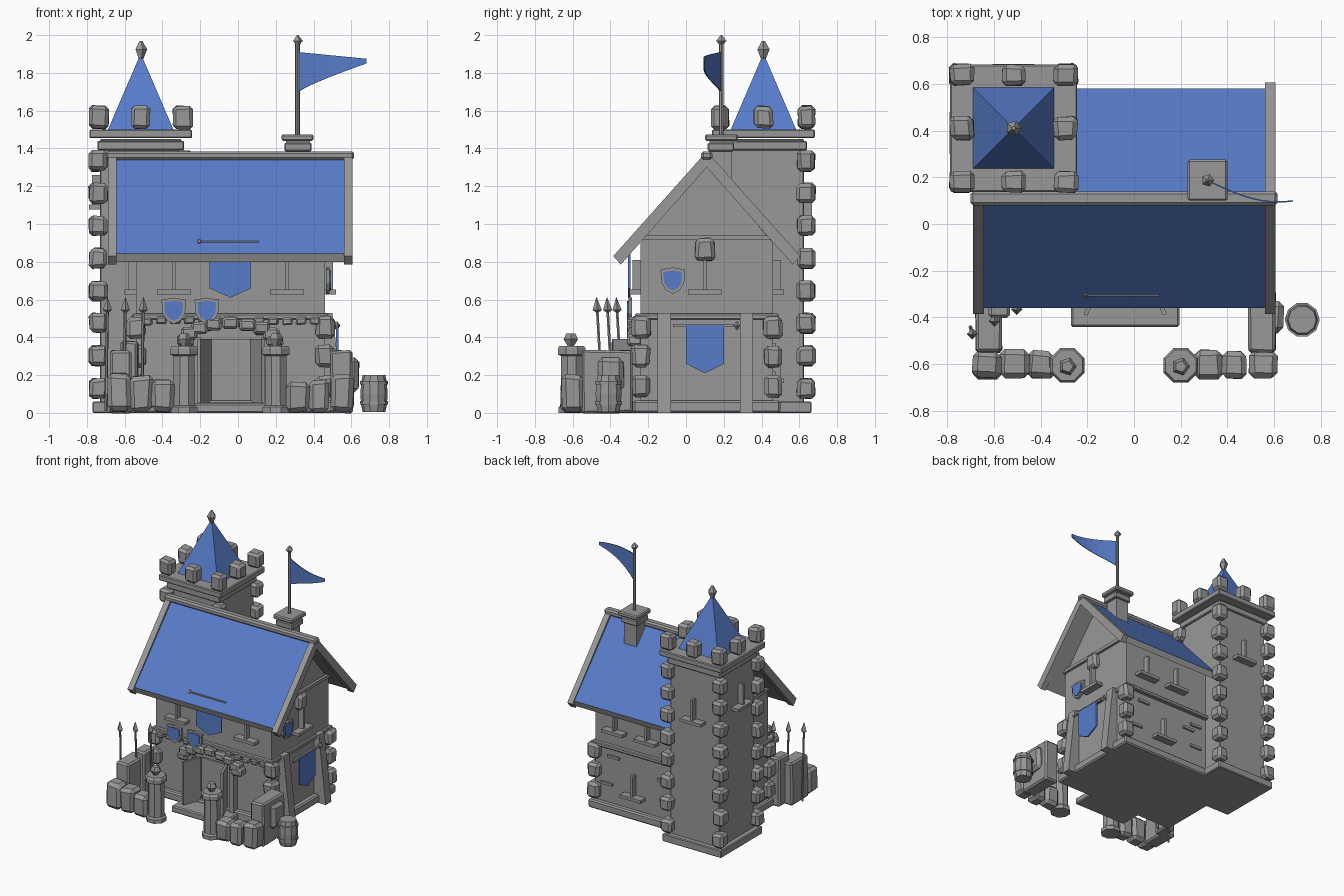
import bpy, bmesh, math, random
from mathutils import Vector, Matrix

if "Cube" in bpy.data.objects:
    bpy.data.objects.remove(bpy.data.objects["Cube"])

random.seed(4)

def material(name, rgb):
    m = bpy.data.materials.new(name)
    m.diffuse_color = (*rgb, 1)
    m.use_nodes = True
    m.node_tree.nodes["Principled BSDF"].inputs["Base Color"].default_value = m.diffuse_color
    return m

GREY = material("stone grey", (0.31, 0.315, 0.31))
BLUE = material("cloth blue", (0.095, 0.2, 0.58))

def finish(name, bm, mat):
    bmesh.ops.recalc_face_normals(bm, faces=bm.faces)
    me = bpy.data.meshes.new(name)
    bm.to_mesh(me)
    bm.free()
    me.materials.append(mat)
    ob = bpy.data.objects.new(name, me)
    bpy.context.collection.objects.link(ob)
    return ob

def box(name, x0, x1, y0, y1, z0, z1, mat=GREY, bevel=0.0, jitter=0.0, turn=0.0):
    bm = bmesh.new()
    bmesh.ops.create_cube(bm, size=1)
    for v in bm.verts:
        v.co = Vector((v.co.x * (x1 - x0), v.co.y * (y1 - y0), v.co.z * (z1 - z0)))
        v.co += Vector([random.uniform(-jitter, jitter) for _ in range(3)])
    if bevel:
        bmesh.ops.bevel(bm, geom=bm.edges[:], offset=bevel, segments=1, affect='EDGES')
    bmesh.ops.transform(bm, matrix=Matrix.Translation(((x0 + x1) / 2, (y0 + y1) / 2, (z0 + z1) / 2))
                        @ Matrix.Rotation(turn, 4, 'Z'), verts=bm.verts)
    return finish(name, bm, mat)

def stone(name, x, y, z, sx, sy, sz):
    return box(name, x - sx / 2, x + sx / 2, y - sy / 2, y + sy / 2, z - sz / 2, z + sz / 2,
               bevel=min(sx, sy, sz) * 0.2, jitter=min(sx, sy, sz) * 0.07)

def prism(name, pts, axis, a, b, mat=GREY):
    """Extrude a profile: (y,z) points along x, or (x,z) points along y."""
    bm = bmesh.new()
    put = (lambda p, t: (t, p[0], p[1])) if axis == 'x' else (lambda p, t: (p[0], t, p[1]))
    lo, hi = [[bm.verts.new(put(p, t)) for p in pts] for t in (a, b)]
    bm.faces.new(lo)
    bm.faces.new(hi)
    for i in range(len(pts)):
        j = (i + 1) % len(pts)
        bm.faces.new((lo[i], lo[j], hi[j], hi[i]))
    return finish(name, bm, mat)

def lathe(name, x, y, prof, n=8, lean=(0, 0), mat=GREY, phase=0.0):
    """Stack rings of (radius, z), optionally leaning with height."""
    bm = bmesh.new()
    rings = []
    for r, z in prof:
        cx, cy = x + lean[0] * z, y + lean[1] * z
        rings.append([bm.verts.new((cx + r * math.cos(phase + 2 * math.pi * i / n),
                                    cy + r * math.sin(phase + 2 * math.pi * i / n), z)) for i in range(n)])
    for lo, hi in zip(rings, rings[1:]):
        for i in range(n):
            j = (i + 1) % n
            bm.faces.new((lo[i], lo[j], hi[j], hi[i]))
    bm.faces.new(rings[0])
    bm.faces.new(rings[-1])
    return finish(name, bm, mat)

def pt(side, face, u, d):
    """Position on a wall: u along it, d outwards from it."""
    return {'f': (u, face - d), 'b': (u, face + d), 'r': (face + d, u), 'l': (face - d, u)}[side]

def wall_box(name, side, face, u0, u1, d0, d1, z0, z1, mat=GREY):
    (xa, ya), (xb, yb) = pt(side, face, u0, d0), pt(side, face, u1, d1)
    return box(name, min(xa, xb), max(xa, xb), min(ya, yb), max(ya, yb), z0, z1, mat)

def arrow_slit(side, face, u, z):
    wall_box("slit", side, face, u - 0.009, u + 0.009, -0.01, 0.042, z + 0.01, z + 0.17)
    wall_box("slit_sill", side, face, u - 0.09, u + 0.09, -0.01, 0.06, z - 0.012, z + 0.012)

def wall_prism(name, side, face, pts, d0, d1, mat):
    s = 1 if side in 'rb' else -1
    return prism(name, pts, 'x' if side in 'rl' else 'y', face + s * d0, face + s * d1, mat)

def shield(side, face, u, z, w=0.065, h=0.14, d=0.0):
    def outline(k):
        return [(u + a * w * k, z + b * h * k) for a, b in
                ((-1, .42), (0, .5), (1, .42), (.92, -.1), (.55, -.36), (0, -.5), (-.55, -.36), (-.92, -.1))]
    wall_prism("shield_rim", side, face, outline(1), d, d + 0.02, GREY)
    wall_prism("shield_face", side, face, outline(0.76), d + 0.018, d + 0.027, BLUE)

def banner(side, face, u0, u1, z0, z1, d):
    m = (u0 + u1) / 2
    pts = [(u0, z1), (u1, z1), (u1, z0 + 0.05), (m, z0), (u0, z0 + 0.05)]
    wall_prism("banner", side, face, pts, d, d + 0.012, BLUE)

# House: walls with gables, plinth and floor beams
L, R, F, B = -0.54, 0.46, -0.24, 0.46
prism("house_walls", [(F, 0), (F, .90), (.11, 1.31), (B, .90), (B, 0)], 'x', L, R)
box("plinth", L - .03, R + .04, F - .04, B + .04, 0.0, 0.065, bevel=.01)
box("floor_beam", L - .02, R + .02, F - .03, B + .03, .495, .525, bevel=.006)
for s, x in ((1, R), (-1, L)):
    box("gable_beam", min(x, x + s * .02), max(x, x + s * .02), F, B, .915, .94)

# Main roof: blue slopes, grey edge boards and ridge cap
roof = prism("roof", [(-.36, .845), (.11, 1.36), (.58, .845), (.565, .80), (.11, 1.30), (-.345, .80)],
             'x', -.65, .57)
roof.data.materials.append(BLUE)
for p in roof.data.polygons:
    p.material_index = 1 if p.normal.z > 0.5 else 0
for x in (-.688, .56):
    prism("rake_board", [(-.385, .83), (.11, 1.385), (.605, .83), (.565, .785), (.11, 1.30), (-.345, .785)],
          'x', x, x + .045)
box("ridge_cap", -.70, .615, .08, .14, 1.34, 1.385, bevel=.012)

# Tower with plinth, cornices, battlements and pyramid roof
TX, TY, H = -.515, .41, .215
def tower_block(name, h, z0, z1):
    return box(name, TX - h, TX + h, TY - h, TY + h, z0, z1, bevel=.006)
tower_block("tower", H, 0, 1.45)
tower_block("tower_plinth", H + .04, 0, .06)
tower_block("tower_lower_cornice", .23, 1.39, 1.44)
tower_block("tower_cornice", .272, 1.455, 1.50)
for i in (-1, 0, 1):
    for j in (-1, 0, 1):
        if i or j:
            stone("merlon", TX + i * .222, TY + j * .228, 1.565, .10, .09 if j else .10, .12)
        if i and j:
            for k in range(8):
                stone("tower_quoin", TX + i * .225, TY + j * .225, .13 + k * .172, .095, .095, .105)
lathe("tower_roof", TX, TY, [(.245, 1.50), (.002, 1.90)], 4, mat=BLUE, phase=math.pi / 4)
lathe("tower_finial", TX, TY, [(.012, 1.87), (.034, 1.925), (.008, 1.97)], 5)
arrow_slit('l', TX - H, TY - .02, 1.09)
arrow_slit('b', TY + H, TX, 1.0)

# House corner stones
for x in (L, R):
    for y in (F, B):
        for z in (.14, .30, .45):
            stone("house_quoin", x, y, z, .10, .10, .115)

# Arrow slits, with a keystone over each gable one
for u in (-.34, .26):
    arrow_slit('f', F, u, .64)
for u in (0, .28):
    arrow_slit('b', B, u, .64)
arrow_slit('b', B, .12, .17)
for s, x in (('r', R), ('l', L)):
    arrow_slit(s, x, .10, .64)
    stone("slit_keystone", x, .10, .865, .09, .10, .12)
# Loose brick faces on the back wall
for u, z in ((-.2, .40), (-.13, .35), (-.2, .22), (.3, .42), (.36, .2)):
    wall_box("brick", 'b', B, u - .05, u + .05, -.01, .015, z, z + .02)

# Chimney with flagpole and flag
box("chimney", .26, .37, .13, .24, 1.1, 1.41)
box("chimney_collar", .245, .39, .115, .255, 1.385, 1.43, bevel=.006)
box("chimney_cap", .23, .40, .10, .275, 1.44, 1.475, bevel=.008)
box("chimney_neck", .255, .38, .125, .245, 1.41, 1.45)
lathe("flagpole", .315, .187, [(.012, 1.46), (.012, 1.96)], 8)
lathe("flagpole_tip", .315, .187, [(.012, 1.95), (.028, 1.97), (.004, 2.0)], 5)
bm = bmesh.new()
cols = []
for i in range(9):
    t = i / 8
    x, y = .32 + .36 * t, .187 - .09 * math.sin(t * 1.9)
    cols.append([bm.verts.new((x, y, z)) for z in (1.70 + .15 * t ** .85, 1.91 - .035 * t)])
for a, b in zip(cols, cols[1:]):
    bm.faces.new((a[0], b[0], b[1], a[1]))
flag = finish("flag", bm, BLUE)
flag.modifiers.new("thickness", 'SOLIDIFY').thickness = .006

# Right wall: sloped buttresses, banner and shield
for y in (-.15, .285):
    for x, s in ((R, 1),):
        bt = prism("buttress", [(x - .01, 0), (x + .10, 0), (x + .04, .53), (x - .01, .53)], 'y', y, y + .07)
banner('r', R, 0, .20, .21, .465, .06)
box("side_banner_rod", .515, .53, -.07, .27, .455, .47)
lathe("side_rod_tip", .522, .27, [(.004, .44), (.02, .462), (.004, .485)], 6)
shield('r', R, -.07, .70, d=.005)

# Front wall: hanging banner with rod, and two shields
banner('f', F, -.15, .07, .61, .90, .055)
box("front_banner_rod", -.21, .11, -.308, -.294, .895, .91)
lathe("front_rod_tip", -.205, -.301, [(.004, .885), (.016, .902), (.004, .92)], 6)
for u in (-.34, -.165):
    shield('f', F, u, .54, d=.045)

# Doorway: step, frame, open leaves, rough arch and stone course
box("door_step", -.27, .195, -.44, F, 0, .05, bevel=.008)
box("door_back", -.14, .07, F - .012, F, .05, .39)
for x in (-.235, .125):
    box("door_jamb", x, x + .04, F - .05, F, .05, .40)
for x, t in ((-.178, 1), (.103, -1)):
    box("door_leaf", x - .009, x + .009, -.395, -.245, .055, .39, turn=t * -.4)
for i in range(9):
    a = math.pi * i / 8
    stone("arch_stone", -.04 - .235 * math.cos(a), F - .03, .385 + .09 * math.sin(a), .085, .08, .065)
for i in range(13):
    stone("course_stone", -.48 + i * .074, F - .015, .485 + random.uniform(-.008, .008), .055, .06, .04)

# Front yard: stone walls, gate pillars
for x, w, h in ((-.63, .125, .205), (-.51, .12, .19), (-.40, .12, .17),
                (.32, .12, .16), (.43, .11, .17), (.55, .125, .20)):
    stone("yard_stone", x, -.60, h / 2 + .005, w, .12, h)
box("left_yard_wall", -.68, -.565, -.55, -.34, 0, .33, bevel=.012, jitter=.004)
box("left_wall_end", -.62, -.53, -.40, -.27, 0, .38, bevel=.012, jitter=.004)
box("right_yard_wall", .49, .605, -.55, -.28, 0, .33, bevel=.012, jitter=.004)
stone("right_wall_stone", .585, -.40, .20, .12, .13, .18)
for x in (-.285, .20):
    lathe("gate_pillar", x, -.605, [(.075, 0), (.075, .03), (.062, .04), (.06, .30), (.08, .31),
                                    (.08, .34), (.07, .355)], 8, phase=math.pi / 8)
    lathe("pillar_finial", x, -.61, [(.015, .35), (.04, .39), (.025, .42)], 5)

# Spears leaning by the left wall
for x, y in ((-.70, -.44), (-.605, -.385), (-.51, -.335)):
    lathe("spear_shaft", x, y, [(.008, .01), (.008, .55)], 6, (.015, -.055))
    lathe("spear_head", x, y, [(.006, .53), (.024, .545), (.002, .61)], 4, (.015, -.055))

# Barrel with hoops
lathe("barrel", .72, -.41, [(.06, .005), (.068, .04), (.072, .10), (.068, .16), (.06, .20)], 10)
for z in (.045, .15):
    lathe("barrel_hoop", .72, -.41, [(.075, z), (.075, z + .018)], 10)
